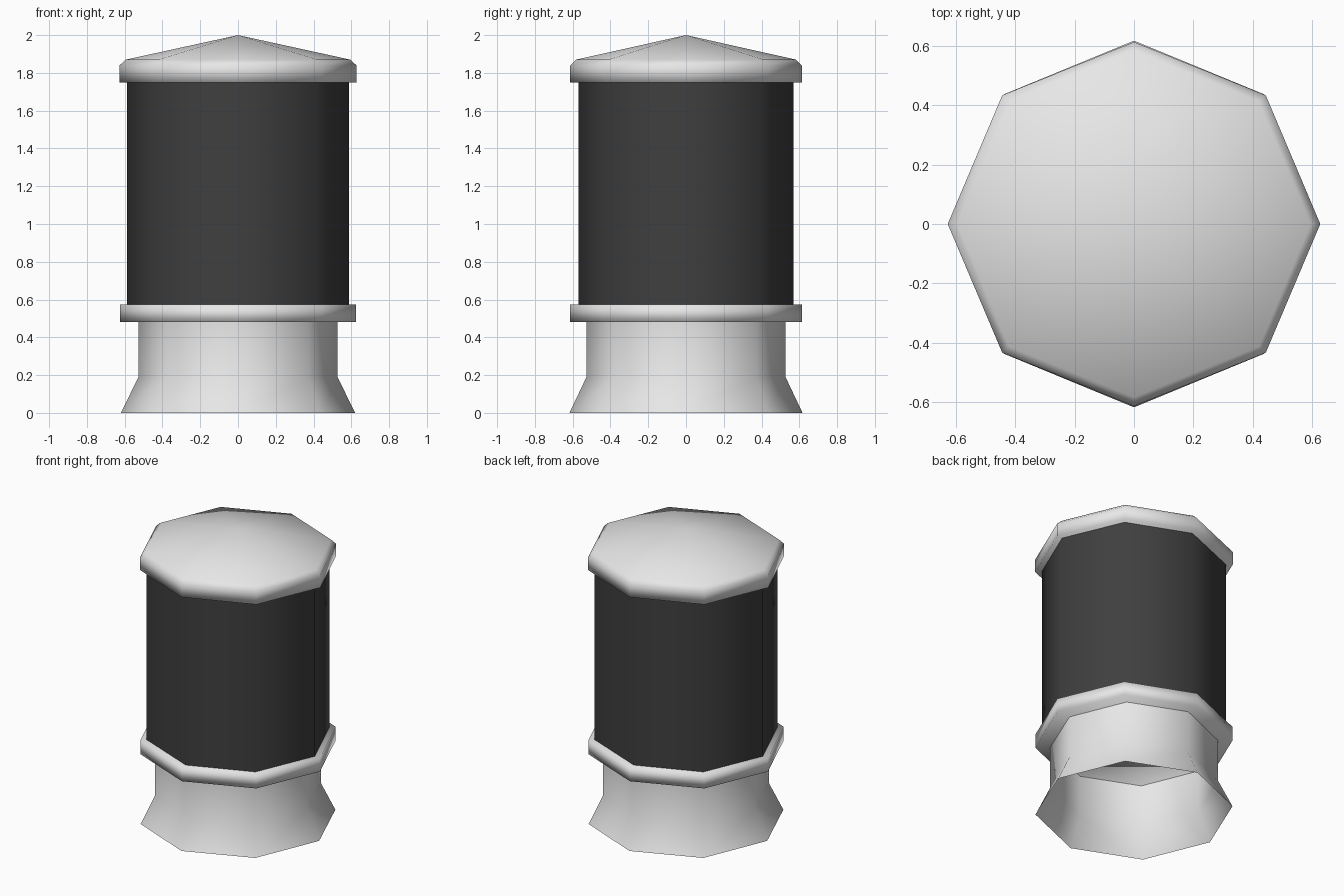
import bpy, math

if "Cube" in bpy.data.objects:
    bpy.data.objects.remove(bpy.data.objects["Cube"])

SIDES = 8


def material(name, value):
    m = bpy.data.materials.new(name)
    m.diffuse_color = (value, value, value, 1.0)
    m.use_nodes = True
    m.node_tree.nodes["Principled BSDF"].inputs["Base Color"].default_value = m.diffuse_color
    return m


def lathe(name, rings, mat, bottom=False, top=False, apex=None):
    """Eight-sided turned part from (x radius, y radius, height) rings."""
    verts, faces = [], []
    for rx, ry, z in rings:
        for i in range(SIDES):
            a = 2 * math.pi * i / SIDES
            verts.append((rx * math.cos(a), ry * math.sin(a), z))
    for r in range(len(rings) - 1):
        for i in range(SIDES):
            j = (i + 1) % SIDES
            lo, hi = r * SIDES, (r + 1) * SIDES
            faces.append((lo + i, lo + j, hi + j, hi + i))
    last = (len(rings) - 1) * SIDES
    if bottom:
        faces.append(tuple(reversed(range(SIDES))))
    if top:
        faces.append(tuple(range(last, last + SIDES)))
    if apex is not None:
        verts.append((0, 0, apex))
        for i in range(SIDES):
            faces.append((last + i, last + (i + 1) % SIDES, len(verts) - 1))
    me = bpy.data.meshes.new(name)
    me.from_pydata(verts, [], faces)
    me.materials.append(mat)
    me.polygons.foreach_set("use_smooth", [True] * len(me.polygons))
    me.update()
    ob = bpy.data.objects.new(name, me)
    bpy.context.collection.objects.link(ob)
    return ob


light = material("light grey", 0.8)
dark = material("charcoal", 0.05)

# Flared foot, an open tube underneath
lathe("base", [(0.62, 0.617, 0), (0.527, 0.527, 0.19), (0.527, 0.527, 0.48)], light)

# Collar plate between base and body
lathe("collar", [(0.626, 0.613, 0.48), (0.626, 0.613, 0.575)], light,
      bottom=True, top=True)

# Dark drum
lathe("body", [(0.587, 0.57, 0.575), (0.587, 0.57, 1.75)], dark)

# Cap with chamfered rim and shallow pointed top
lathe("cap", [(0.627, 0.613, 1.75), (0.627, 0.613, 1.84), (0.595, 0.583, 1.87)],
      light, bottom=True, apex=2.0)
